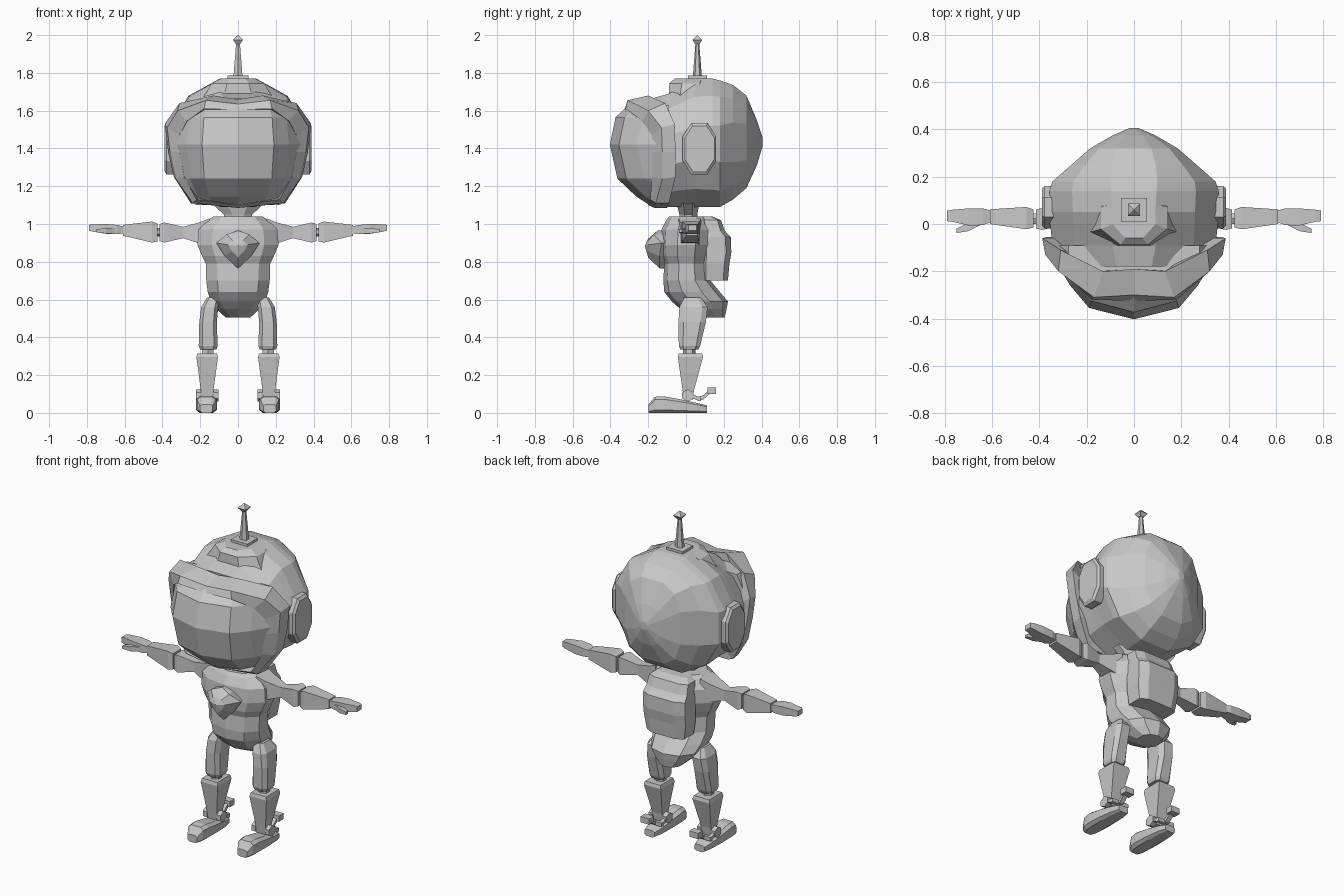
import bpy, bmesh, math

grey = bpy.data.materials.new("suit_grey")
grey.diffuse_color = (0.58, 0.58, 0.58, 1)


def build(name, verts, faces, mirror=False):
    """Flat-shaded mesh with outward normals, optionally mirrored across x = 0."""
    bm = bmesh.new()
    vs = [bm.verts.new(v) for v in verts]
    for f in faces:
        bm.faces.new([vs[i] for i in f])
    bmesh.ops.remove_doubles(bm, verts=bm.verts, dist=0.0005)
    bmesh.ops.recalc_face_normals(bm, faces=bm.faces)
    me = bpy.data.meshes.new(name)
    bm.to_mesh(me)
    bm.free()
    me.materials.append(grey)
    ob = bpy.data.objects.new(name, me)
    bpy.context.collection.objects.link(ob)
    if mirror:
        ob.modifiers.new("mirror", 'MIRROR').use_axis = (True, False, False)
    return ob


def loft(name, axis, sections, n=8, power=1.0, mirror=False):
    """Sections are (position, low a, high a, low b, high b[, power]) along the axis."""
    verts = []
    for p, a0, a1, b0, b1, *own in sections:
        e = own[0] if own else power
        sp = lambda v: math.copysign(abs(v) ** e, v)
        unit = [(sp(math.cos((i + .5) * math.tau / n)), sp(math.sin((i + .5) * math.tau / n)))
                for i in range(n)]
        ma, mb = max(u[0] for u in unit), max(u[1] for u in unit)
        for ua, ub in unit:
            a = (a0 + a1) / 2 + (a1 - a0) / 2 * ua / ma
            b = (b0 + b1) / 2 + (b1 - b0) / 2 * ub / mb
            verts.append({'x': (p, a, b), 'y': (a, p, b), 'z': (a, b, p)}[axis])
    m = len(sections)
    faces = [(r * n + i, r * n + (i + 1) % n, (r + 1) * n + (i + 1) % n, (r + 1) * n + i)
             for r in range(m - 1) for i in range(n)]
    faces += [tuple(range(n)), tuple(range((m - 1) * n, m * n))]
    return build(name, verts, faces, mirror)


def box(name, x0, x1, y0, y1, z0, z1, mirror=False):
    return loft(name, 'z', [(z0, x0, x1, y0, y1), (z1, x0, x1, y0, y1)], 4, mirror=mirror)


# Helmet shell, from the face opening to the pointed back
loft("helmet", 'y', [
    (-.18, -.28, .28, 1.11, 1.665, 1), (-.09, -.345, .345, 1.09, 1.69, 1),
    (.00, -.355, .355, 1.09, 1.745, 1.05), (.05, -.358, .358, 1.09, 1.77, 1.05),
    (.14, -.358, .358, 1.09, 1.77, 1), (.18, -.345, .345, 1.09, 1.76, .95),
    (.25, -.265, .265, 1.13, 1.735, .8), (.32, -.185, .185, 1.19, 1.68, .7),
    (.375, -.09, .09, 1.31, 1.55, .7), (.405, -.02, .02, 1.41, 1.46)], 12)

# Panelled visor bulging out of the opening: columns (x, y) by rows (z, y shift, x scale)
half = [(.33, -.16), (.27, -.26), (.19, -.355)]
cols = [(-x, y) for x, y in half] + [(0, -.403)] + half[::-1]
rows = [(1.10, .21, .68), (1.145, .14, .80), (1.24, .04, .94), (1.42, 0, 1),
        (1.565, .03, .95), (1.63, .10, .84)]
grid = [(x * s, min(y + d, -.13), z) for z, d, s in rows for x, y in cols]
w, h = len(cols), len(rows)
edge = ([c for c in range(w)] + [r * w + w - 1 for r in range(1, h)]
        + [(h - 1) * w + c for c in range(w - 2, -1, -1)] + [r * w for r in range(h - 2, 0, -1)])
rear = [(grid[i][0], -.09, grid[i][2]) for i in edge]
ne = len(edge)
build("visor", grid + rear,
      [(r * w + c, r * w + c + 1, r * w + w + c + 1, r * w + w + c)
       for r in range(h - 1) for c in range(w - 1)]
      + [(edge[i], edge[(i + 1) % ne], w * h + (i + 1) % ne, w * h + i) for i in range(ne)]
      + [tuple(range(w * h, w * h + ne))])

# Frame around the visor: inner front, outer front, outer back per station
stations = [
    ((0, -.325, 1.605), (0, -.30, 1.635), (0, -.19, 1.66)),
    ((.18, -.32, 1.61), (.17, -.31, 1.655), (.13, -.20, 1.68)),
    ((.27, -.23, 1.545), (.32, -.20, 1.60), (.31, -.11, 1.64)),
    ((.31, -.18, 1.47), (.375, -.13, 1.51), (.388, -.06, 1.53)),
    ((.31, -.18, 1.38), (.36, -.125, 1.38), (.37, -.055, 1.38)),
    ((.285, -.18, 1.25), (.33, -.125, 1.24), (.34, -.055, 1.25)),
    ((.22, -.19, 1.13), (.24, -.16, 1.11), (.25, -.09, 1.11)),
    ((0, -.20, 1.10), (0, -.165, 1.085), (0, -.10, 1.085))]
loop = stations + [tuple((-x, y, z) for x, y, z in s) for s in stations[-2:0:-1]]
verts = [v for a, b, c in loop for v in (a, b, c, (a[0] * .95, c[1], (a[2] - 1.4) * .95 + 1.4))]
k = len(loop)
build("visor_frame", verts,
      [(i * 4 + j, i * 4 + (j + 1) % 4, (i + 1) % k * 4 + (j + 1) % 4, (i + 1) % k * 4 + j)
       for i in range(k) for j in range(4)])

# Raised crest on the forehead
loft("helmet_crest", 'z', [(1.665, -.19, .19, -.09, .10), (1.70, -.165, .165, -.09, .12),
                           (1.745, -.14, .14, -.088, .14), (1.77, -.09, .09, -.06, .14)], 8)

# Ear pads
loft("ear_pad", 'x', [(.33, -.018, .16, 1.262, 1.535), (.378, -.018, .16, 1.262, 1.535),
                      (.39, -.006, .15, 1.28, 1.52)], 8, .85, mirror=True)

# Antenna
box("antenna_base", -.055, .055, .01, .11, 1.76, 1.785)
loft("antenna_rod", 'z', [(1.78, -.024, .024, .036, .084), (1.97, -.009, .009, .051, .069)], 6)
loft("antenna_tip", 'z', [(1.953, -.012, .012, .048, .072), (1.975, -.026, .026, .034, .086),
                          (2.0, -.001, .001, .059, .061)], 4)

# Neck and torso with pelvis
loft("neck", 'z', [(1.02, -.07, .07, -.03, .06), (1.05, -.075, .075, -.035, .06),
                   (1.11, -.14, .14, -.05, .07)], 8)
loft("torso", 'z', [
    (.505, -.065, .065, .06, .205), (.55, -.115, .115, -.03, .215), (.59, -.145, .145, -.075, .222),
    (.64, -.16, .16, -.115, .18), (.70, -.168, .168, -.12, .13), (.79, -.17, .17, -.115, .12),
    (.83, -.19, .19, -.13, .13), (.89, -.215, .215, -.135, .14), (.97, -.208, .208, -.13, .14),
    (1.02, -.16, .16, -.105, .13), (1.04, -.13, .13, -.09, .12)], 10, .9)

# Faceted chest piece
rim = [(0, -.15, .965), (.06, -.17, .945), (.115, -.13, .90), (.07, -.14, .83), (0, -.14, .765),
       (-.07, -.14, .83), (-.115, -.13, .90), (-.06, -.17, .945)]
inner = [(x * .45, -.20, .88 + (z - .88) * .5) for x, y, z in rim]
back = [(x * .8, -.09, z) for x, y, z in rim]
build("chest_piece", back + rim + inner + [(0, -.218, .885)],
      [(r + i, r + (i + 1) % 8, r + 8 + (i + 1) % 8, r + 8 + i) for r in (0, 8) for i in range(8)]
      + [(16 + i, 16 + (i + 1) % 8, 24) for i in range(8)] + [tuple(range(8))])

# Backpack
loft("backpack", 'z', [
    (.70, -.125, .125, .08, .222), (.79, -.14, .14, .08, .23), (.85, -.14, .14, .08, .24),
    (.93, -.14, .14, .08, .237), (.965, -.135, .135, .08, .205), (1.02, -.13, .13, .08, .185),
    (1.04, -.10, .10, .08, .14)], 8, .5)

# Arms
loft("upper_arm", 'x', [
    (.15, -.04, .08, .87, 1.03), (.20, -.03, .07, .895, 1.01), (.29, -.005, .05, .925, .985),
    (.39, -.025, .068, .902, 1.008), (.415, -.018, .06, .91, 1.0)], 4, mirror=True)
loft("elbow", 'x', [(.40, 0, .045, .935, .98), (.44, 0, .045, .935, .98)], 6, mirror=True)
loft("forearm", 'x', [
    (.425, -.015, .062, .908, 1.003), (.455, -.022, .072, .902, 1.013),
    (.61, .0, .062, .938, .995)], 4, mirror=True)
loft("hand", 'x', [
    (.60, .01, .055, .95, .985), (.64, -.005, .066, .947, .995), (.70, -.006, .066, .948, 1.0),
    (.77, .01, .06, .96, .998), (.79, .012, .056, .965, .995)], 4, mirror=True)
loft("thumb", 'x', [(.65, -.005, .03, .95, .98), (.70, -.03, .005, .95, .978),
                    (.75, -.038, -.02, .955, .972)], 4, mirror=True)

# Legs
loft("thigh", 'z', [
    (.335, .115, .20, -.03, .065), (.355, .108, .208, -.038, .075), (.48, .112, .205, -.04, .105),
    (.56, .105, .195, -.035, .115), (.61, .10, .165, -.01, .08)], 8, .55, mirror=True)
loft("knee", 'z', [(.30, .13, .19, -.015, .05), (.345, .13, .19, -.015, .05)], 6, mirror=True)
loft("shin", 'z', [
    (.07, .132, .193, -.012, .036), (.12, .13, .197, -.018, .042),
    (.295, .106, .22, -.043, .09), (.315, .112, .215, -.038, .085)], 4, mirror=True)

# Shoes with a wedge toe
loft("shoe", 'y', [
    (-.198, .135, .20, .0, .045), (-.165, .118, .217, .0, .085), (-.12, .112, .222, .0, .088),
    (-.03, .115, .22, .0, .072), (.06, .122, .212, .0, .052), (.11, .135, .20, .0, .04)],
    8, .5, mirror=True)

# Heel spurs: ankle knobs, arms sweeping back and a crossbar with an end block
for side, x in (("inner", .118), ("outer", .21)):
    loft(side + "_ankle_knob", 'x', [(x - .015, -.02, .04, .06, .125),
                                     (x + .012, -.02, .04, .06, .125)], 6, mirror=True)
    loft(side + "_spur_arm", 'y', [(.01, x - .01, x + .01, .085, .105),
                                   (.07, x - .01, x + .01, .065, .085)], 4, mirror=True)
box("spur_crossbar", .108, .22, .06, .08, .063, .086, mirror=True)
loft("spur_stem", 'y', [(.065, .15, .178, .063, .085), (.09, .15, .178, .07, .092),
                        (.125, .15, .178, .10, .125)], 4, mirror=True)
box("spur_block", .135, .193, .115, .16, .10, .135, mirror=True)
